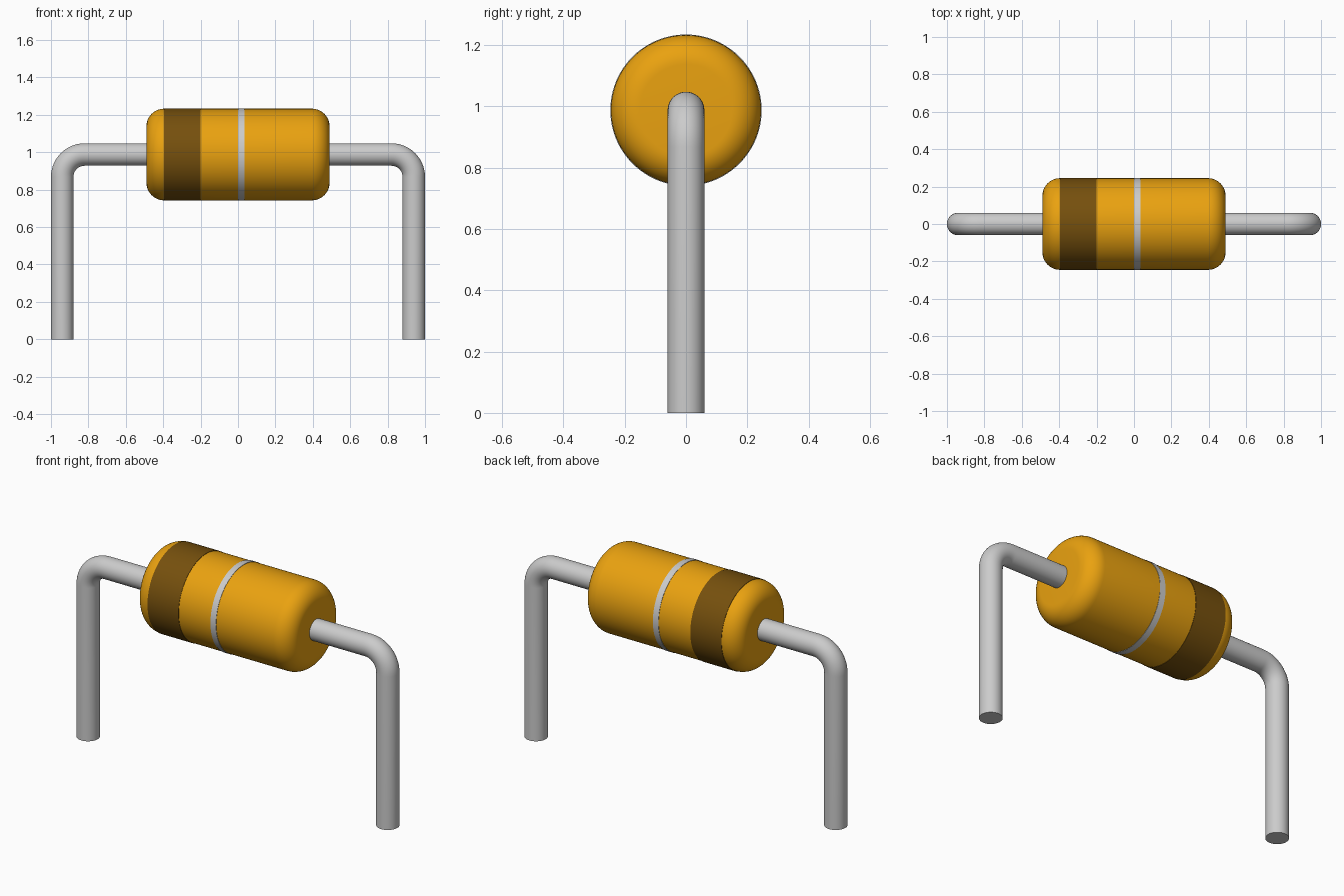
import bpy, bmesh, math
from mathutils import Vector, Matrix

if "Cube" in bpy.data.objects:
    bpy.data.objects.remove(bpy.data.objects["Cube"])

AXIS_Z = 0.988   # height of the body axis
BODY_R = 0.245
HALF_LEN = 0.49
FILLET = 0.095
WIRE_R = 0.06


def material(name, rgb):
    m = bpy.data.materials.new(name)
    m.diffuse_color = (*rgb, 1)
    m.use_nodes = True
    m.node_tree.nodes["Principled BSDF"].inputs["Base Color"].default_value = m.diffuse_color
    return m


def smooth(ob):
    bpy.ops.object.select_all(action='DESELECT')
    ob.select_set(True)
    bpy.context.view_layer.objects.active = ob
    bpy.ops.object.shade_smooth_by_angle(angle=math.radians(35))


def revolve(name, profile, mat=None, closed=False, steps=96):
    """Spin an (x, radius) profile around the body axis."""
    bm = bmesh.new()
    verts = [bm.verts.new((x, 0, r)) for x, r in profile]
    edges = [bm.edges.new(p) for p in zip(verts, verts[1:])]
    if closed:
        edges.append(bm.edges.new((verts[-1], verts[0])))
    bmesh.ops.spin(bm, geom=verts + edges, cent=(0, 0, 0), axis=(1, 0, 0),
                   angle=2 * math.pi, steps=steps)
    bmesh.ops.remove_doubles(bm, verts=bm.verts, dist=1e-5)
    bmesh.ops.recalc_face_normals(bm, faces=bm.faces)
    mesh = bpy.data.meshes.new(name)
    bm.to_mesh(mesh)
    bm.free()
    ob = bpy.data.objects.new(name, mesh)
    ob.location.z = AXIS_Z
    bpy.context.collection.objects.link(ob)
    if mat:
        mesh.materials.append(mat)
    smooth(ob)
    return ob


def lead(name, side, bend=0.12, sides=40, arc_steps=14):
    """Sweep a circle up from the board, round the bend and into the body."""
    x0 = 1 - WIRE_R
    stations = [(x0, 0, 0)]
    for i in range(arc_steps + 1):
        a = math.pi / 2 * i / arc_steps
        stations.append((x0 - bend + bend * math.cos(a),
                         AXIS_Z - bend + bend * math.sin(a), a))
    stations.append((HALF_LEN - 0.01, AXIS_Z, math.pi / 2))
    bm = bmesh.new()
    rings = []
    for x, z, a in stations:
        ring = []
        for k in range(sides):
            t = 2 * math.pi * k / sides
            u = WIRE_R * math.cos(t)
            ring.append(bm.verts.new((side * (x + u * math.cos(a)),
                                      WIRE_R * math.sin(t), z + u * math.sin(a))))
        rings.append(ring)
    for r0, r1 in zip(rings, rings[1:]):
        for k in range(sides):
            n = (k + 1) % sides
            bm.faces.new((r0[k], r0[n], r1[n], r1[k]))
    bm.faces.new(rings[0])
    bm.faces.new(rings[-1])
    bmesh.ops.recalc_face_normals(bm, faces=bm.faces)
    mesh = bpy.data.meshes.new(name)
    bm.to_mesh(mesh)
    bm.free()
    ob = bpy.data.objects.new(name, mesh)
    bpy.context.collection.objects.link(ob)
    smooth(ob)


# Body: cylinder with rounded ends
half = [(HALF_LEN - FILLET + FILLET * math.sin(a), BODY_R - FILLET + FILLET * math.cos(a))
        for a in (math.pi / 2 * i / 12 for i in range(13))]
right = half + [(HALF_LEN, 0)]
profile = [(-x, r) for x, r in reversed(right)] + right
revolve("body", profile, material("amber", (0.82, 0.36, 0.005)))


# Bands: thin sleeves around the body
def band(name, x0, x1, mat=None):
    inner, outer = BODY_R - 0.01, BODY_R + 0.002
    revolve(name, [(x0, inner), (x0, outer), (x1, outer), (x1, inner)], mat, closed=True)


band("wide_band", -0.395, -0.2, material("brown", (0.18, 0.08, 0.004)))
band("thin_band", 0.0, 0.035)

# Bent wire leads, mirrored left and right
lead("left_lead", -1)
lead("right_lead", 1)
